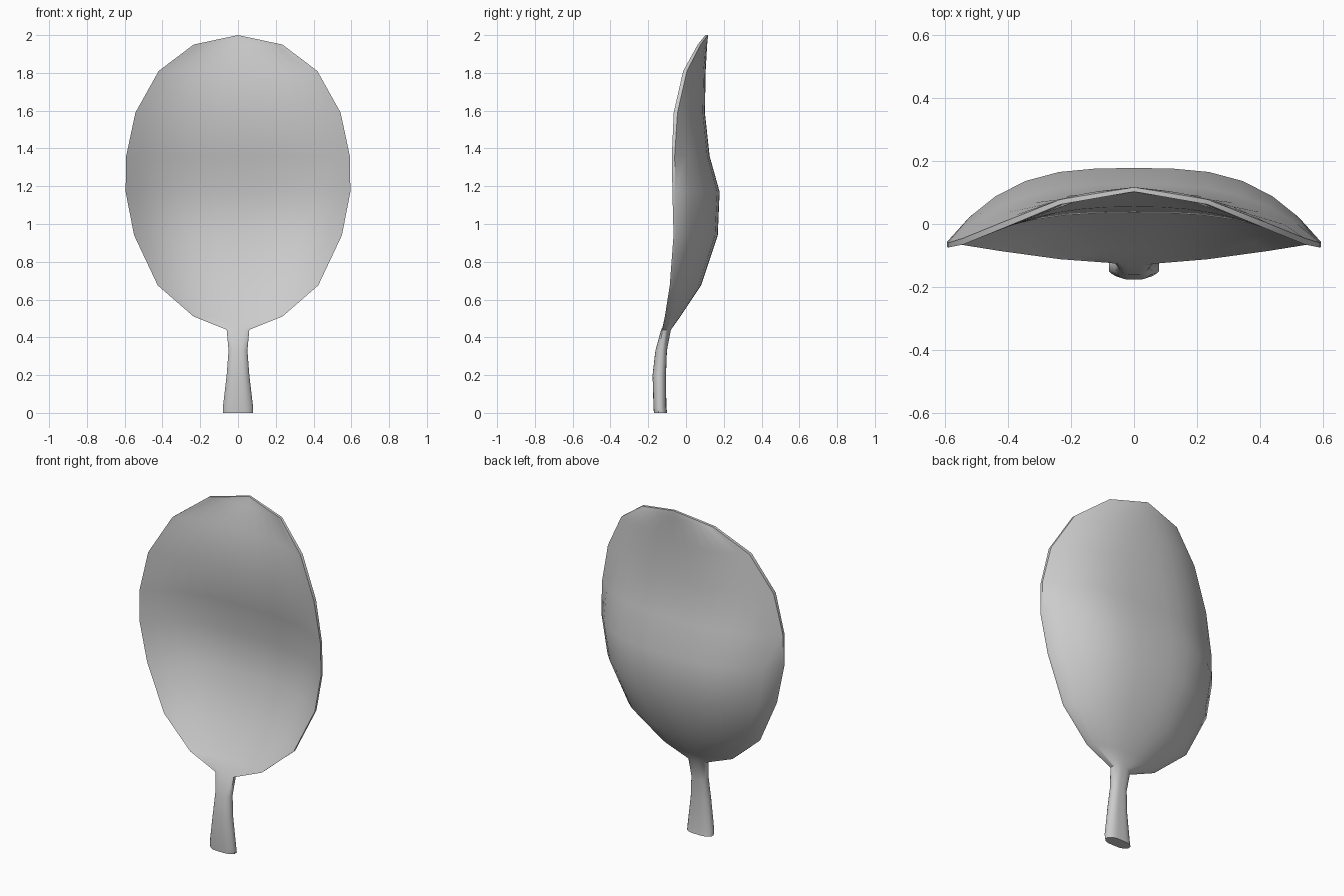
import bpy, bmesh, math

# Rows from base to tip:
# z, half width, rim front y, centre front y, rim back y, centre back y, roundness
ROWS = [
    (0.00, 0.08, -0.145, -0.170, -0.125, -0.100, 4.0),
    (0.03, 0.08, -0.150, -0.172, -0.130, -0.104, 4.0),
    (0.20, 0.06, -0.150, -0.177, -0.130, -0.106, 4.0),
    (0.33, 0.05, -0.140, -0.162, -0.122, -0.101, 4.0),
    (0.44, 0.06, -0.125, -0.132, -0.105, -0.080, 3.0),
    (0.51, 0.235, -0.112, -0.085, -0.097, -0.030, 2.4),
    (0.675, 0.425, -0.086, 0.015, -0.071, 0.080, 2.6),
    (0.94, 0.55, -0.066, 0.107, -0.051, 0.168, 3.0),
    (1.17, 0.595, -0.072, 0.115, -0.057, 0.178, 3.2),
    (1.36, 0.592, -0.075, 0.070, -0.060, 0.125, 3.0),
    (1.59, 0.543, -0.065, 0.036, -0.045, 0.100, 2.8),
    (1.81, 0.42, -0.015, 0.055, 0.005, 0.104, 2.4),
    (1.95, 0.235, 0.062, 0.090, 0.078, 0.112, 2.0),
    (2.00, 0.0, 0.103, 0.103, 0.117, 0.117, 2.0),
]
HALF = [0.2, 0.4, 0.58, 0.74, 0.88, 1.0]
COLS = [-f for f in reversed(HALF)] + [0.0] + HALF

bm = bmesh.new()


def sheet(rim_i, mid_i, flip):
    """Make one skin of the blade and handle; returns its rows of vertices."""
    grid = []
    for r in ROWS:
        grid.append([bm.verts.new((f * r[1],
                                   r[rim_i] + (r[mid_i] - r[rim_i]) * (1 - abs(f) ** r[6]),
                                   r[0])) for f in COLS])
    for a, b in zip(grid, grid[1:]):
        for i in range(len(COLS) - 1):
            q = (a[i], a[i + 1], b[i + 1], b[i])
            bm.faces.new(q[::-1] if flip else q)
    return grid


# Front and back skins
front = sheet(2, 3, False)
back = sheet(4, 5, True)

# Rim down both sides
for k in (0, -1):
    for i in range(len(ROWS) - 1):
        bm.faces.new((front[i][k], front[i + 1][k], back[i + 1][k], back[i][k]))

# Flat base of the handle
bm.faces.new(front[0] + back[0][::-1])

# Close the tip and tidy normals
bmesh.ops.remove_doubles(bm, verts=bm.verts, dist=0.0005)
bmesh.ops.recalc_face_normals(bm, faces=bm.faces)

mesh = bpy.data.meshes.new("scooped_paddle")
bm.to_mesh(mesh)
bm.free()
obj = bpy.data.objects.new("scooped_paddle", mesh)
bpy.context.collection.objects.link(obj)
bpy.context.view_layer.objects.active = obj
obj.select_set(True)
bpy.ops.object.shade_smooth_by_angle(angle=math.radians(45))
